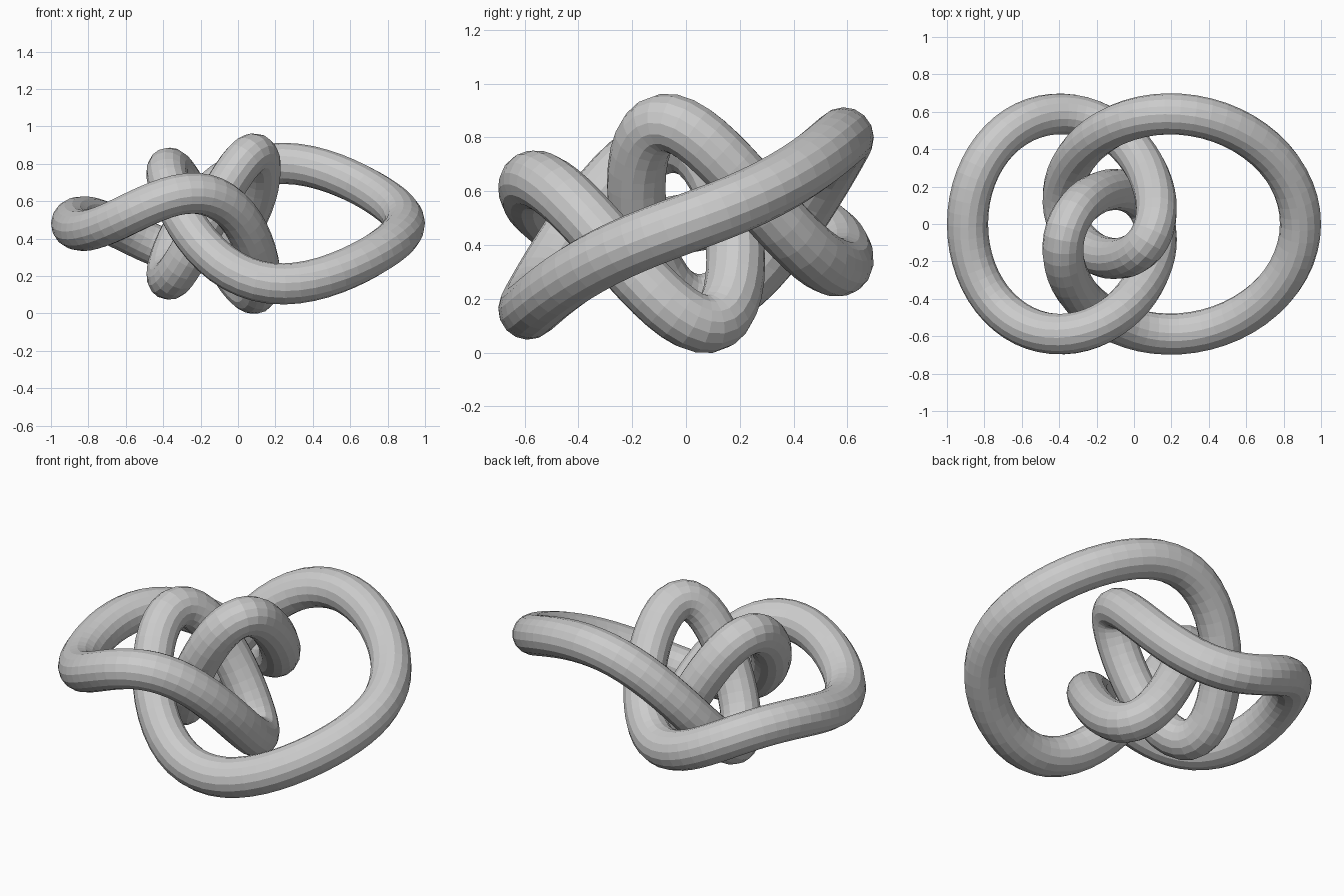
import bpy
from math import sin, cos, tau

cube = bpy.data.objects.get("Cube")
if cube:
    bpy.data.objects.remove(cube, do_unlink=True)

SEGMENTS = 160
RADIUS = 0.11
MID_HEIGHT = 0.48

# Harmonic weights: x is a cosine series, y and z are sine series,
# so the knot is unchanged by a half turn about the x axis
X_WEIGHTS = [-0.092, 0.44, 0.05, 0.45, 0.042]
Y_WEIGHTS = [0, 0.265, 0, 0.45]
Z_WEIGHTS = [0, 0.064, 0.0235, 0.025, 0.2215, 0.085, -0.131, -0.0165]


def series(weights, wave, t):
    return sum(w * wave(n * t) for n, w in enumerate(weights))


def knot_point(t):
    return (series(X_WEIGHTS, cos, t),
            series(Y_WEIGHTS, sin, t),
            MID_HEIGHT + series(Z_WEIGHTS, sin, t))


# Closed centre line with a round section
curve = bpy.data.curves.new("knotted_tube", "CURVE")
curve.dimensions = "3D"
curve.twist_mode = "MINIMUM"
curve.bevel_depth = RADIUS
curve.bevel_resolution = 6
spline = curve.splines.new("POLY")
spline.points.add(SEGMENTS - 1)
for i, point in enumerate(spline.points):
    point.co = (*knot_point(tau * i / SEGMENTS), 1)
spline.use_cyclic_u = True
spline.use_smooth = False

tube = bpy.data.objects.new("knotted_tube", curve)
bpy.context.collection.objects.link(tube)

# Turn the swept tube into a mesh
bpy.ops.object.select_all(action="DESELECT")
tube.select_set(True)
bpy.context.view_layer.objects.active = tube
bpy.ops.object.convert(target="MESH")
